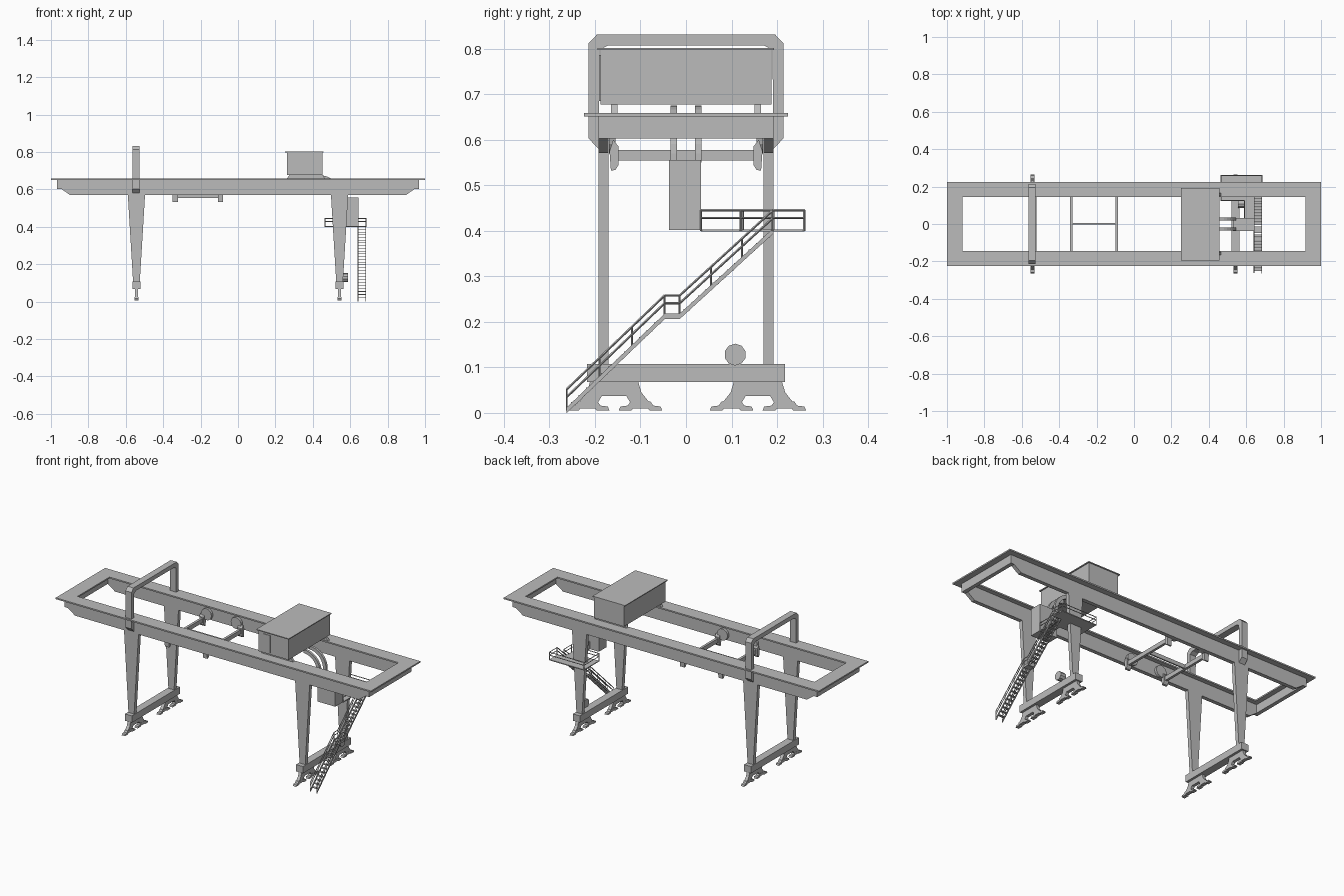
import bpy, bmesh, math
from mathutils import Vector

cube = bpy.data.objects.get("Cube")
if cube:
    bpy.data.objects.remove(cube, do_unlink=True)

grey = bpy.data.materials.new("steel grey")
grey.use_nodes = True
grey.diffuse_color = (0.5, 0.5, 0.5, 1)
grey.node_tree.nodes["Principled BSDF"].inputs["Base Color"].default_value = (0.5, 0.5, 0.5, 1)


def finish(name, bm):
    bmesh.ops.recalc_face_normals(bm, faces=bm.faces)
    mesh = bpy.data.meshes.new(name)
    bm.to_mesh(mesh)
    bm.free()
    mesh.materials.append(grey)
    obj = bpy.data.objects.new(name, mesh)
    bpy.context.collection.objects.link(obj)
    return obj


def add_box(bm, x, y, z):
    """Box from three (low, high) ranges."""
    verts = bmesh.ops.create_cube(bm, size=1)["verts"]
    for v in verts:
        v.co = [sum(r) / 2 + c * (r[1] - r[0]) for r, c in zip((x, y, z), v.co)]


def add_prism(bm, pts, axis, lo, hi):
    """Extrude a profile along x (points are y, z) or along y (points are x, z)."""
    place = (lambda p: (lo, p[0], p[1])) if axis == "x" else (lambda p: (p[0], lo, p[1]))
    face = bm.faces.new([bm.verts.new(place(p)) for p in pts])
    ext = bmesh.ops.extrude_face_region(bm, geom=[face])["geom"]
    shift = Vector((hi - lo, 0, 0) if axis == "x" else (0, hi - lo, 0))
    bmesh.ops.translate(bm, vec=shift, verts=[g for g in ext if isinstance(g, bmesh.types.BMVert)])


def add_bar(bm, a, b, r=0.0018):
    """Thin square bar between two points."""
    a, b = Vector(a), Vector(b)
    d = b - a
    verts = bmesh.ops.create_cone(bm, cap_ends=True, segments=4, radius1=r * 1.41,
                                  radius2=r * 1.41, depth=d.length)["verts"]
    turn = d.to_track_quat("Z", "Y").to_matrix()
    for v in verts:
        v.co = turn @ v.co + (a + b) / 2


def box(name, x, y, z):
    bm = bmesh.new()
    add_box(bm, x, y, z)
    return finish(name, bm)


def prism(name, pts, axis, lo, hi):
    bm = bmesh.new()
    add_prism(bm, pts, axis, lo, hi)
    return finish(name, bm)


def disc(name, centre, radius, depth, axis, sides):
    bm = bmesh.new()
    d = Vector((depth / 2, 0, 0) if axis == "x" else (0, depth / 2, 0))
    verts = bmesh.ops.create_cone(bm, cap_ends=True, segments=sides, radius1=radius,
                                  radius2=radius, depth=depth)["verts"]
    turn = d.to_track_quat("Z", "Y").to_matrix()
    for v in verts:
        v.co = turn @ v.co + Vector(centre)
    return finish(name, bm)


def mirrored(half):
    return half + [(-u, v) for u, v in reversed(half)]


# Top flange ring
bm = bmesh.new()
for s in (-1, 1):
    add_box(bm, (-1, 1), sorted((s * .145, s * .224)), (.651, .659))
    add_box(bm, sorted((s * .917, s)), (-.145, .145), (.651, .659))
finish("top_flange", bm)

# Main girders with raised ends, and end girders
girder = mirrored([(.967, .651), (.967, .603), (.945, .603), (.9, .571)])
for s, side in ((-1, "front"), (1, "back")):
    prism(side + "_girder", girder, "y", s * .17, s * .192)
for s, side in ((-1, "right"), (1, "left")):
    box(side + "_end_girder", sorted((s * .945, s * .967)), (-.17, .17), (.603, .651))

# Portal arch over the girders
arch = [(.192, .58), (.214, .603), (.214, .812), (.196, .831)]
arch_inner = [(-.172, .807), (-.19, .797), (-.192, .58)]
prism("portal_arch", mirrored(arch)[:-1] + [(-.192, .58)] + [(u, v) for u, v in reversed(arch_inner[:2])]
      + [(-u, v) for u, v in arch_inner[:2]], "x", -.564, -.526)

# Legs, sill beams and bogies
rocker = mirrored([(.053, .068), (.06, .045), (.078, .022), (.036, .022), (.027, .037)])
foot = mirrored([(.022, .025), (.028, .016), (.044, .014), (.048, .005), (.02, .005), (.016, .01)])
for cx, side in ((-.543, "right"), (.543, "left")):
    leg = [(cx - .046, .571), (cx - .018, .107), (cx + .018, .107), (cx + .046, .571)]
    box(side + "_sill_beam", (cx - .022, cx + .022), (-.218, .218), (.068, .107))
    for s, end in ((-1, "front"), (1, "back")):
        prism(f"{side}_{end}_leg", leg, "y", s * .17, s * .192)
        bm = bmesh.new()
        add_prism(bm, [(s * .158 + u, v) for u, v in rocker], "x", cx - .009, cx + .009)
        for t in (-1, 1):
            add_prism(bm, [(s * .158 + t * .058 + u, v) for u, v in foot], "x", cx - .01, cx + .01)
        finish(f"{side}_{end}_bogie", bm)
disc("cable_drum", (.572, .108, .128), .024, .034, "x", 10)

# Machinery house on its skids
box("house_body", (.262, .452), (-.188, .188), (.677, .797))
box("house_roof", (.252, .458), (-.194, .193), (.797, .802))
box("house_door", (.29, .337), (-.191, -.188), (.685, .786))
for s in (-1, 1):
    prism("house_skid", [(.262, .659), (.465, .659), (.452, .677), (.275, .677)],
          "y", s * .15, s * .165)

# Curved cabin hangers
for s in (-1, 1):
    bm = bmesh.new()
    outer = [(.44 + .105 * math.sin(a), .57 + .105 * math.cos(a))
             for a in [i * math.pi / 16 for i in range(9)]]
    inner = [(.44 + .085 * math.sin(a), .57 + .085 * math.cos(a))
             for a in [i * math.pi / 16 for i in range(8, -1, -1)]]
    add_prism(bm, outer + [(.545, .55), (.525, .55)] + inner, "y", s * .02, s * .034)
    finish("cabin_hanger", bm)

# Cabin and access platform
box("cabin", (.53, .643), (-.037, .033), (.402, .556))
bm = bmesh.new()
add_box(bm, (.59, .643), (.033, .125), (.398, .403))
add_box(bm, (.465, .643), (.125, .26), (.398, .403))
add_box(bm, (.643, .685), (.19, .26), (.398, .403))
finish("access_platform", bm)

bm = bmesh.new()
rail_paths = [[(.685, .19), (.685, .26), (.465, .26), (.465, .125), (.59, .125), (.59, .033)],
              [(.643, .033), (.643, .12), (.643, .19)]]
for path in rail_paths:
    for x, y in path:
        add_bar(bm, (x, y, .4), (x, y, .446))
    for p, q in zip(path, path[1:]):
        for z in (.428, .445):
            add_bar(bm, (*p, z), (*q, z))
finish("platform_railing", bm)

# Stairs: stringers, treads and handrails along one path
steps = [(-.262, .006), (-.047, .212), (-.014, .212), (.192, .4)]
bm, rails = bmesh.new(), bmesh.new()
for x in (.642, .683):
    for (ya, za), (yb, zb) in zip(steps, steps[1:]):
        add_prism(bm, [(ya, za - .006), (yb, zb - .006), (yb, zb + .006), (ya, za + .006)],
                  "x", x - .002, x + .002)
        for lift in (.029, .046):
            add_bar(rails, (x, ya, za + lift), (x, yb, zb + lift))
        for k in (0, 1 / 3, 2 / 3, 1):
            if k in (0, 1) or yb - ya > .1:
                y, z = ya + k * (yb - ya), za + k * (zb - za)
                add_bar(rails, (x, y, z), (x, y, z + .046), .0014)
for a, b in ((0, 1), (2, 3)):
    (ya, za), (yb, zb) = steps[a], steps[b]
    for i in range(1, 13):
        y, z = ya + (yb - ya) * i / 13, za + (zb - za) * i / 13
        add_box(bm, (.643, .682), (y - .007, y + .007), (z - .001, z + .002))
add_box(bm, (.643, .682), (-.047, -.014), (.208, .213))
finish("stairs", bm)
finish("stair_handrails", rails)

# Hoist trolley frame with wheels running inside the girders
box("trolley_spine", (-.335, -.093), (-.002, .006), (.555, .577))
for x, wheel_x in ((-.335, -.31), (-.093, -.122)):
    box("trolley_crossbar", (x - .007, x + .007), (-.15, .15), (.554, .578))
    for s in (-1, 1):
        prism("trolley_bracket", [(s * .148, .585), (s * .148, .545), (s * .155, .534),
              (s * .165, .532), (s * .168, .575), (s * .16, .6)], "x", x - .014, x + .014)
        disc("trolley_wheel", (wheel_x, s * .162, .603), .033, .014, "y", 16)
